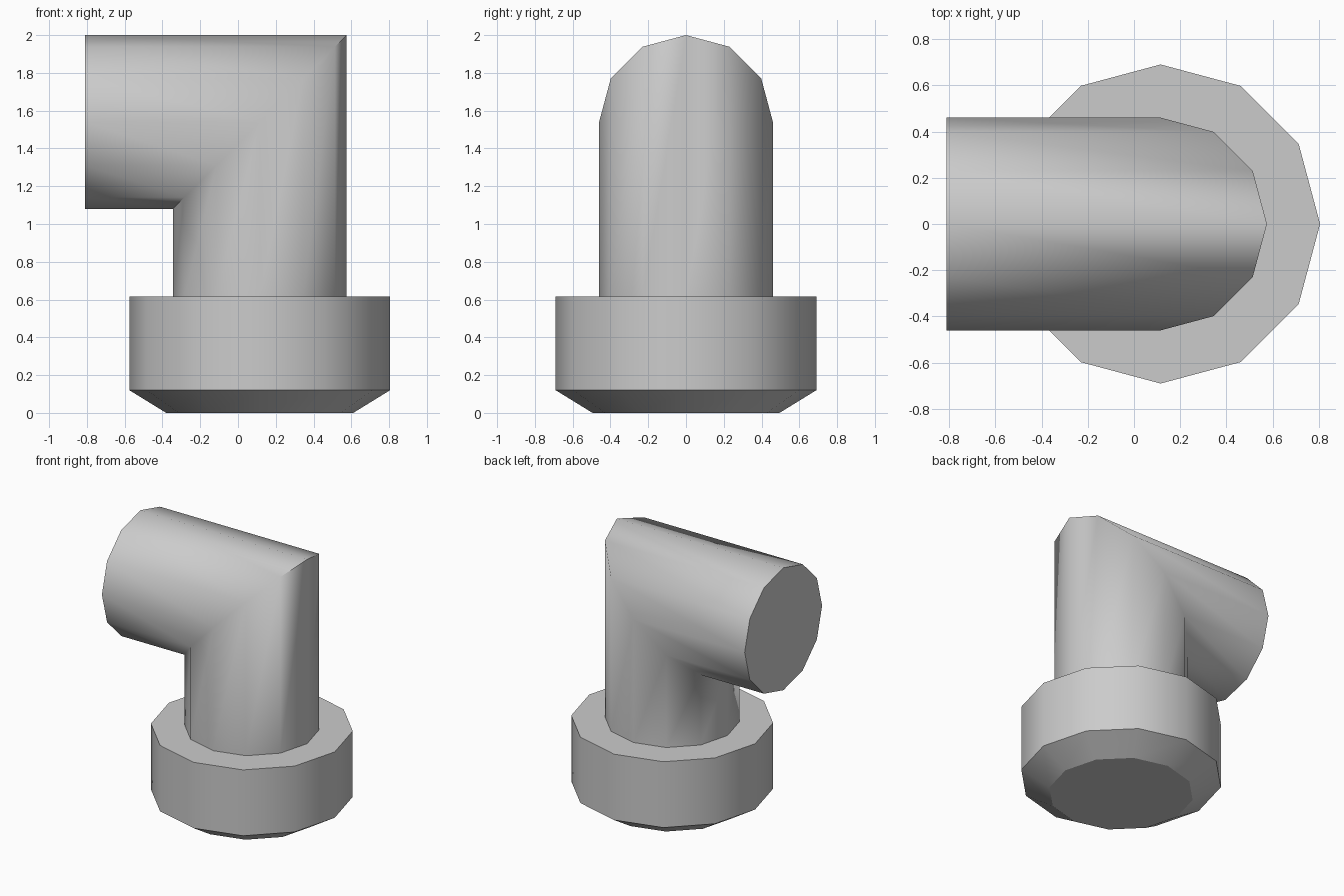
import bpy, bmesh
from math import cos, sin, pi, radians

if "Cube" in bpy.data.objects:
    bpy.data.objects.remove(bpy.data.objects["Cube"])

SIDES = 12
AXIS_X = 0.115      # axis of the upright pipe and collar
PIPE_R = 0.46
BEND_Z = 1.54       # axis of the horizontal pipe
END_X = -0.81
COLLAR_TOP = 0.615

grey = bpy.data.materials.new("plain grey")
grey.use_nodes = True
colour = (0.6, 0.6, 0.6, 1)
grey.diffuse_color = colour
grey.node_tree.nodes["Principled BSDF"].inputs["Base Color"].default_value = colour


def loft(name, rings, is_sharp):
    """Skin a row of rings, cap both ends and mark the chosen edges sharp."""
    bm = bmesh.new()
    loops = [[bm.verts.new(p) for p in ring] for ring in rings]
    for a, b in zip(loops, loops[1:]):
        for i in range(SIDES):
            j = (i + 1) % SIDES
            bm.faces.new((a[i], a[j], b[j], b[i]))
    bm.faces.new(loops[0][::-1])
    bm.faces.new(loops[-1])
    bmesh.ops.recalc_face_normals(bm, faces=bm.faces)
    for face in bm.faces:
        face.smooth = True
    for edge in bm.edges:
        edge.smooth = not is_sharp(edge)
    mesh = bpy.data.meshes.new(name)
    bm.to_mesh(mesh)
    bm.free()
    mesh.materials.append(grey)
    obj = bpy.data.objects.new(name, mesh)
    bpy.context.collection.objects.link(obj)
    return obj


def ring(radius, place):
    """Points round a circle, each put in space by place(u, v)."""
    angles = [2 * pi * i / SIDES for i in range(SIDES)]
    return [place(radius * cos(a), radius * sin(a)) for a in angles]


# Collar with a chamfered underside; every horizontal rim is crisp
collar = [(0.495, 0), (0.69, 0.12), (0.69, COLLAR_TOP)]
loft("collar",
     [ring(r, lambda u, v, z=z: (AXIS_X + u, v, z)) for r, z in collar],
     lambda e: abs(e.verts[0].co.z - e.verts[1].co.z) < 0.001)

# Mitred elbow: upright pipe, diagonal seam, horizontal pipe with closed end
loft("elbow_pipe",
     [ring(PIPE_R, lambda u, v: (AXIS_X + u, v, COLLAR_TOP)),
      ring(PIPE_R, lambda u, v: (AXIS_X + u, v, BEND_Z + u)),
      ring(PIPE_R, lambda u, v: (END_X, v, BEND_Z + u))],
     lambda e: e.calc_face_angle(0) > radians(65))
